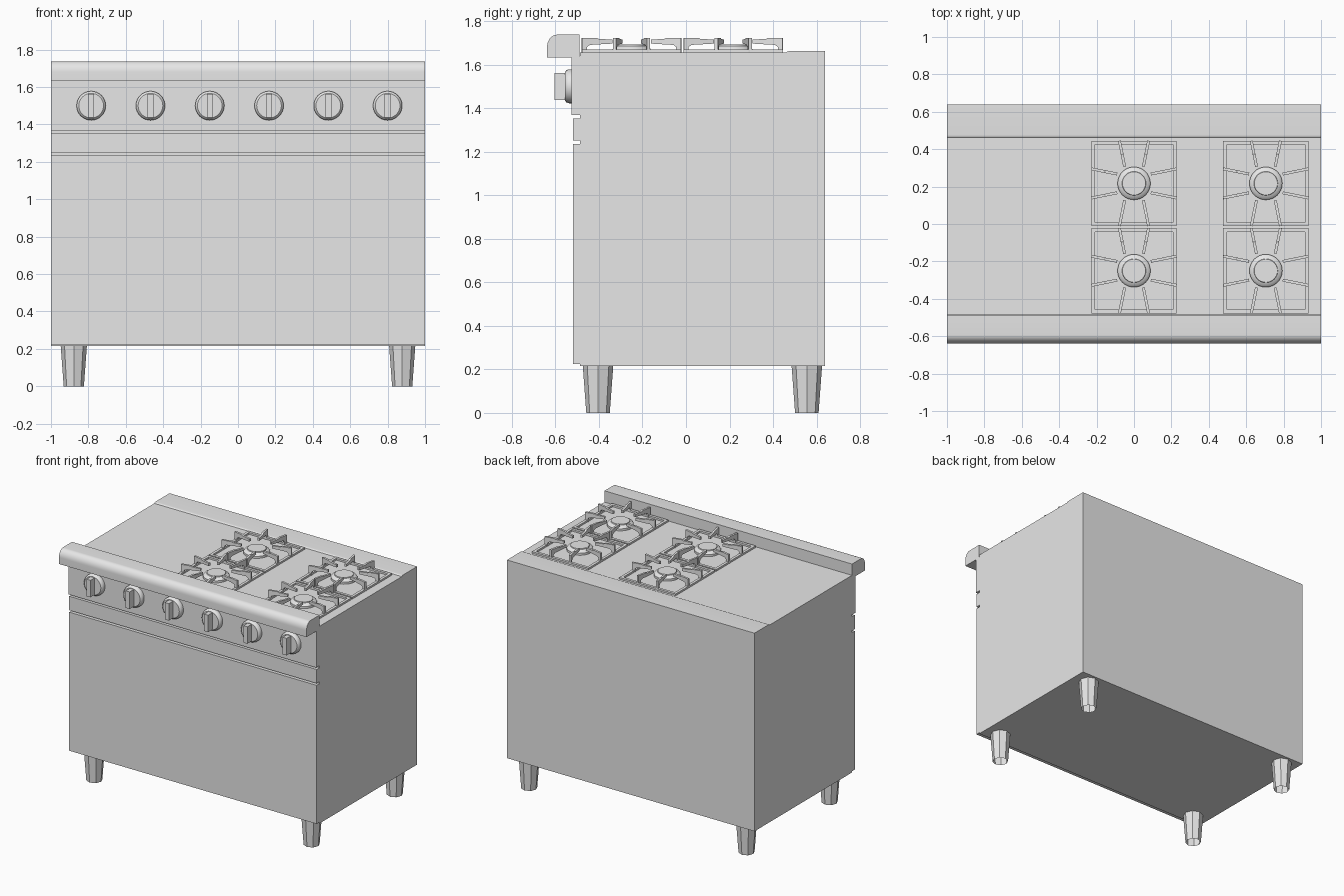
import bpy, bmesh, math
from mathutils import Matrix, Vector

if "Cube" in bpy.data.objects:
    bpy.data.objects.remove(bpy.data.objects["Cube"])

steel = bpy.data.materials.new("plain grey steel")
steel.diffuse_color = (0.8, 0.8, 0.8, 1)
steel.use_nodes = True
steel.node_tree.nodes["Principled BSDF"].inputs["Base Color"].default_value = steel.diffuse_color


def finish(name, bm, smooth=False):
    if name != "leg":
        bmesh.ops.recalc_face_normals(bm, faces=bm.faces)
    me = bpy.data.meshes.new(name)
    bm.to_mesh(me)
    bm.free()
    me.materials.append(steel)
    ob = bpy.data.objects.new(name, me)
    bpy.context.collection.objects.link(ob)
    if smooth:
        bpy.ops.object.select_all(action='DESELECT')
        ob.select_set(True)
        bpy.context.view_layer.objects.active = ob
        bpy.ops.object.shade_smooth_by_angle(angle=math.radians(35))
    return ob


def add_prism(bm, pts, vec):
    """Closed solid from a planar outline swept along vec."""
    f = bm.faces.new([bm.verts.new(p) for p in pts])
    r = bmesh.ops.extrude_face_region(bm, geom=[f], use_keep_orig=True)
    new = [g for g in r["geom"] if isinstance(g, bmesh.types.BMVert)]
    bmesh.ops.translate(bm, verts=new, vec=vec)


def add_box(bm, x0, x1, y0, y1, z0, z1):
    add_prism(bm, [(x0, y0, z0), (x1, y0, z0), (x1, y1, z0), (x0, y1, z0)],
              (0, 0, z1 - z0))


def box(name, *dims):
    bm = bmesh.new()
    add_box(bm, *dims)
    return finish(name, bm)


def side_profile(name, pts, smooth=False):
    """Profile in y,z running the full width."""
    bm = bmesh.new()
    add_prism(bm, [(-1, y, z) for y, z in pts], (2, 0, 0))
    return finish(name, bm, smooth)


def add_lathe(bm, rings, sides, matrix, caps=True):
    """Stack of circles (radius, height)."""
    loops = []
    for r, h in rings:
        loops.append([bm.verts.new(matrix @ Vector((
            r * math.cos(2 * math.pi * i / sides),
            r * math.sin(2 * math.pi * i / sides), h))) for i in range(sides)])
    for a, b in zip(loops, loops[1:]):
        for i in range(sides):
            j = (i + 1) % sides
            bm.faces.new((a[i], a[j], b[j], b[i]))
    if caps:
        bm.faces.new(loops[0][::-1])
        bm.faces.new(loops[-1])


# Cabinet with a slightly raised, soft-edged back strip
lip = [(0.478 - 0.016 * math.sin(a), 1.655 + 0.007 * math.cos(a))
       for a in (math.pi / 8 * i for i in range(5))]
side_profile("cabinet", [(-0.487, 0.215), (0.638, 0.215), (0.638, 1.662)]
             + lip + [(-0.487, 1.655)], True)

# Front panels separated by shadow gaps
box("oven_door", -1, 1, -0.52, -0.487, 0.224, 1.236)
box("middle_strip", -1, 1, -0.52, -0.487, 1.25, 1.352)
box("control_panel", -1, 1, -0.525, -0.487, 1.367, 1.64)

# Bullnose front rail
curve = [(-0.592 - 0.046 * math.sin(a), 1.68 + 0.057 * math.cos(a))
         for a in (math.pi / 20 * i for i in range(11))]
side_profile("front_rail", [(-0.488, 1.633), (-0.488, 1.737)] + curve
             + [(-0.638, 1.633)], True)

# Knobs with upright grips
for k in range(6):
    x = -0.785 + 0.317 * k
    bm = bmesh.new()
    m = Matrix.Translation((x, -0.52, 1.5)) @ Matrix.Rotation(math.pi / 2, 4, 'X')
    add_lathe(bm, [(0.078, 0), (0.078, 0.018), (0.074, 0.03), (0.066, 0.036)], 32, m)
    finish("knob", bm, True)
    box("knob_grip", x - 0.016, x + 0.016, -0.605, -0.55, 1.438, 1.562)

# Tapered eight-sided legs, open underneath
for x in (-0.878, 0.878):
    for y in (-0.404, 0.555):
        bm = bmesh.new()
        add_lathe(bm, [(0.054, 0), (0.07, 0.216)], 8, Matrix.Translation((x, y, 0)), False)
        finish("leg", bm)

# Burners and grates
H = 0.228
for cx in (0, 0.705):
    for cy in (-0.25, 0.217):
        bm = bmesh.new()
        add_lathe(bm, [(0.088, 1.65), (0.088, 1.67), (0.08, 1.68),
                       (0.064, 1.686), (0.062, 1.692)], 32,
                  Matrix.Translation((cx, cy, 0)))
        finish("burner", bm, True)

        bm = bmesh.new()
        for q in range(4):
            side = bmesh.new()
            # low frame bar with mitred ends
            w = 0.02
            add_prism(side, [(H, -H, 1.65), (H, H, 1.65), (H - w, H - w, 1.65),
                             (H - w, w - H, 1.65)], (0, 0, 0.018))
            # two bent fingers reaching toward the burner
            for s in (-1, 1):
                a, b = Vector((H, 0.078 * s, 0)), Vector((0.09, 0.05 * s, 0))
                d = (b - a).normalized()
                n = Vector((-d.y, d.x, 0)) * 0.015
                L = (b - a).length
                outline = [(0, 1.655), (0, 1.722), (0.07, 1.722), (0.078, 1.717),
                           (L, 1.715), (L, 1.696), (0.035, 1.69), (0.022, 1.68),
                           (0.022, 1.655)]
                add_prism(side, [a + d * t - n / 2 + Vector((0, 0, z))
                                 for t, z in outline], n)
            bmesh.ops.transform(side, verts=side.verts,
                                matrix=Matrix.Translation((cx, cy, 0))
                                @ Matrix.Rotation(q * math.pi / 2, 4, 'Z'))
            tmp = bpy.data.meshes.new("part")
            side.to_mesh(tmp)
            side.free()
            bm.from_mesh(tmp)
            bpy.data.meshes.remove(tmp)
        finish("grate", bm)
